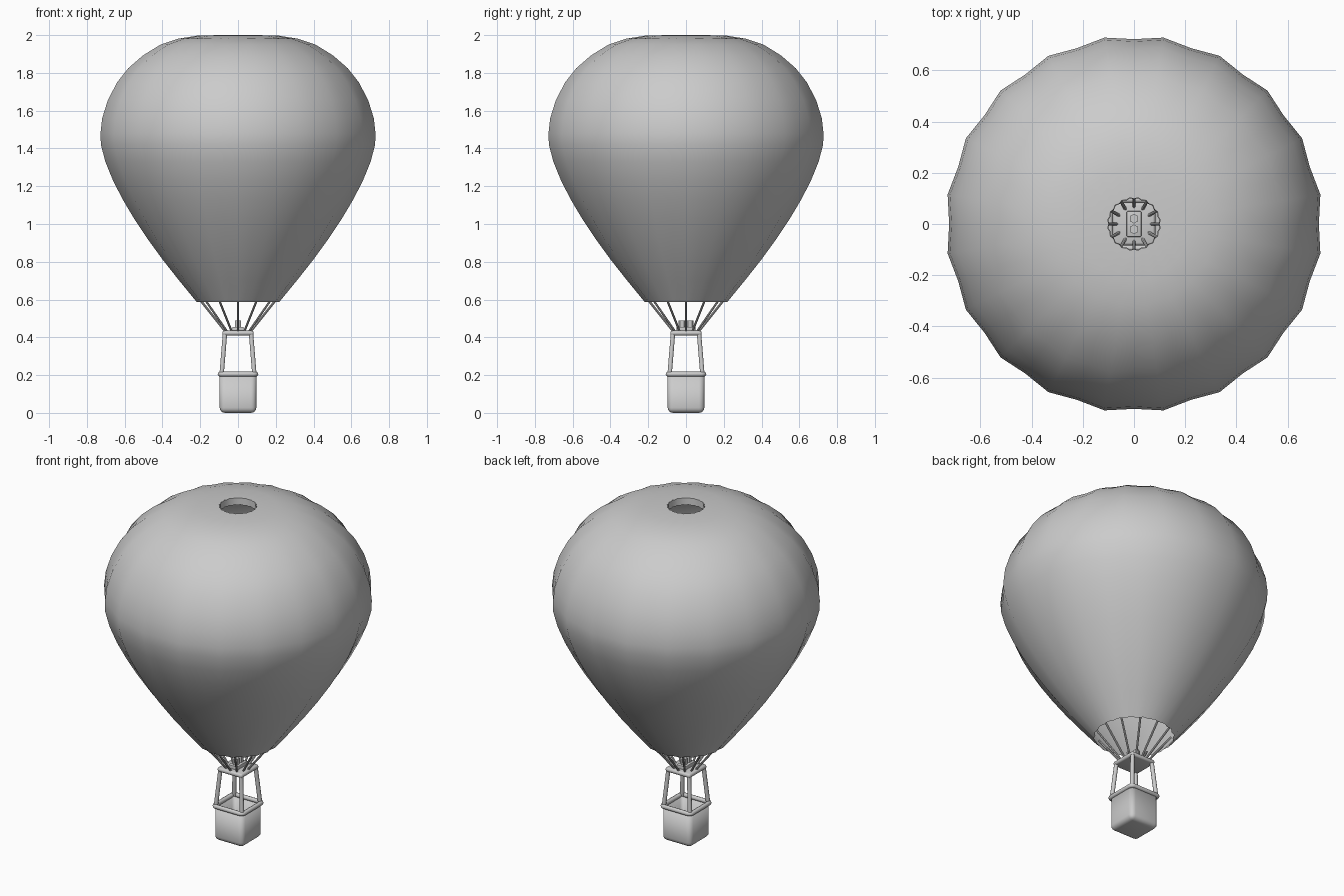
import bpy, bmesh, math
from mathutils import Vector

if "Cube" in bpy.data.objects:
    bpy.data.objects.remove(bpy.data.objects["Cube"])


def finish(name, bm, angle=40):
    bmesh.ops.recalc_face_normals(bm, faces=bm.faces)
    mesh = bpy.data.meshes.new(name)
    bm.to_mesh(mesh)
    bm.free()
    ob = bpy.data.objects.new(name, mesh)
    bpy.context.collection.objects.link(ob)
    bpy.ops.object.select_all(action='DESELECT')
    bpy.context.view_layer.objects.active = ob
    ob.select_set(True)
    bpy.ops.object.shade_smooth_by_angle(angle=math.radians(angle))
    return ob


def rod(name, a, b, radius, sides=12):
    a, b = Vector(a), Vector(b)
    bm = bmesh.new()
    bmesh.ops.create_cone(bm, cap_ends=True, segments=sides, radius1=radius,
                          radius2=radius, depth=(b - a).length)
    ob = finish(name, bm)
    ob.location = (a + b) / 2
    ob.rotation_mode = 'QUATERNION'
    ob.rotation_quaternion = (b - a).to_track_quat('Z', 'Y')
    return ob


def box(name, hx, hy, z0, z1, bevel=0, segments=3):
    bm = bmesh.new()
    bmesh.ops.create_cube(bm, size=1)
    for v in bm.verts:
        v.co = (v.co.x * 2 * hx, v.co.y * 2 * hy, z0 + (v.co.z + 0.5) * (z1 - z0))
    if bevel:
        bmesh.ops.bevel(bm, geom=bm.edges[:], offset=bevel, segments=segments,
                        profile=0.5, affect='EDGES')
    return finish(name, bm)


# Envelope: 20 scalloped gores swept around a balloon profile, with a vent lip
profile = [(0.222, 0.588), (0.315, 0.70), (0.403, 0.81), (0.484, 0.92), (0.558, 1.03),
           (0.618, 1.13), (0.670, 1.23), (0.711, 1.33), (0.735, 1.42), (0.737, 1.48),
           (0.728, 1.56), (0.698, 1.655), (0.648, 1.75), (0.588, 1.825), (0.51, 1.892),
           (0.415, 1.95), (0.32, 1.981), (0.22, 1.997), (0.104, 2.0), (0.102, 1.96)]
gores = 20
bm = bmesh.new()
rows = []
for r, z in profile:
    row = []
    dip = max(0.968, 1 - 0.015 / r) if r > 0.45 else 1 - 0.01 * (r / 0.3) ** 0.5 / r
    for i in range(gores * 2):
        a = math.pi * i / gores
        rr = r if i % 2 else r * dip
        row.append(bm.verts.new((rr * math.cos(a), rr * math.sin(a), z)))
    rows.append(row)
n = gores * 2
for lo, hi in zip(rows, rows[1:]):
    for i in range(n):
        j = (i + 1) % n
        bm.faces.new((lo[i], lo[j], hi[j], hi[i]))
finish("envelope", bm, 60)

# Basket: rounded tub opened at the top, with wall thickness
bm = bmesh.new()
bmesh.ops.create_cube(bm, size=1)
for v in bm.verts:
    v.co = (v.co.x * 0.194, v.co.y * 0.194, 0.1 + v.co.z * 0.2)
bmesh.ops.delete(bm, geom=[f for f in bm.faces if f.normal.z > 0.5], context='FACES_ONLY')
bmesh.ops.bevel(bm, geom=[e for e in bm.edges if not e.is_boundary], offset=0.028,
                segments=4, profile=0.5, affect='EDGES')
basket = finish("basket", bm)
wall = basket.modifiers.new("wall", 'SOLIDIFY')
wall.thickness = 0.01
wall.offset = -1

# Padded rim: round tube along a rounded square
curve = bpy.data.curves.new("basket_rim", 'CURVE')
curve.dimensions = '3D'
curve.bevel_depth = 0.013
curve.bevel_resolution = 2
spline = curve.splines.new('POLY')
path = []
for k in range(4):
    mid = math.radians(45 + 90 * k)
    cx, cy = 0.08 * math.copysign(1, math.cos(mid)), 0.08 * math.copysign(1, math.sin(mid))
    for d in (-45, -15, 15, 45):
        a = mid + math.radians(d)
        path.append((cx + 0.015 * math.cos(a), cy + 0.015 * math.sin(a), 0.205, 1))
spline.points.add(len(path) - 1)
for p, co in zip(spline.points, path):
    p.co = co
spline.use_cyclic_u = True
bpy.context.collection.objects.link(bpy.data.objects.new("basket_rim", curve))

# Uprights between the basket and the burner platform
for sx in (-1, 1):
    for sy in (-1, 1):
        rod("upright", (sx * 0.087, sy * 0.087, 0.2), (sx * 0.069, sy * 0.069, 0.42), 0.012)

# Burner platform, burner block and two hexagonal nozzles
box("burner_platform", 0.083, 0.083, 0.41, 0.435, 0.011)
box("burner_block", 0.029, 0.05, 0.43, 0.455, 0.004, 2)
for y in (-0.021, 0.021):
    rod("burner_nozzle", (0, y, 0.45), (0, y, 0.49), 0.019, 6)

# Twelve ropes from the platform to the envelope mouth
for i in range(12):
    a = math.tau * i / 12
    c, s = math.cos(a), math.sin(a)
    rod("rope", (0.062 * c, 0.062 * s, 0.425), (0.206 * c, 0.206 * s, 0.605), 0.006, 8)
